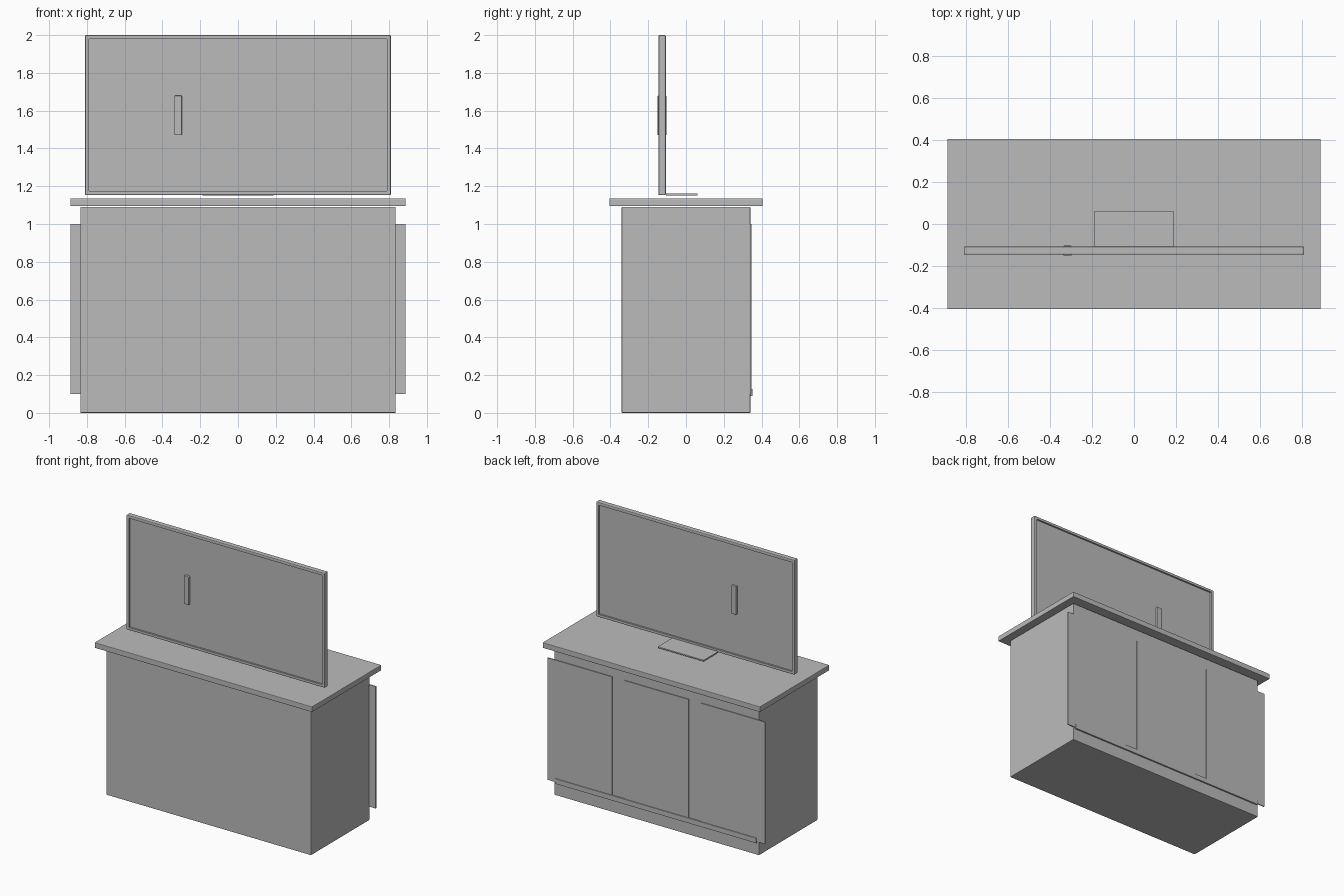
import bpy, bmesh
from mathutils import Vector

old = bpy.data.objects.get("Cube")
if old:
    bpy.data.objects.remove(old, do_unlink=True)

# One plain grey for everything
GREY = (0.5, 0.5, 0.5, 1)
grey = bpy.data.materials.new("plain grey")
grey.use_nodes = True
grey.diffuse_color = GREY
grey.node_tree.nodes["Principled BSDF"].inputs["Base Color"].default_value = GREY


def box(name, x, y, z, bevel=0.0, recess=None):
    """Box from (min, max) ranges; recess = (rim, depth) sinks the front and back."""
    bm = bmesh.new()
    bmesh.ops.create_cube(bm, size=1)
    for v in bm.verts:
        v.co = Vector([(a + b) / 2 + c * (b - a) for c, (a, b) in zip(v.co, (x, y, z))])
    if bevel:
        bmesh.ops.bevel(bm, geom=bm.edges[:], offset=bevel, segments=2,
                        profile=0.5, affect='EDGES')
    if recess:
        rim, depth = recess
        bm.normal_update()
        for side in (-1, 1):
            face = max(bm.faces, key=lambda f: f.normal.y * side * f.calc_area())
            bmesh.ops.inset_region(bm, faces=[face], thickness=rim)
            # Second inset makes the straight wall of the recess
            bmesh.ops.inset_region(bm, faces=[face], thickness=0.0005)
            for v in face.verts:
                v.co.y -= side * depth
    bmesh.ops.recalc_face_normals(bm, faces=bm.faces[:])
    mesh = bpy.data.meshes.new(name)
    bm.to_mesh(mesh)
    bm.free()
    mesh.materials.append(grey)
    obj = bpy.data.objects.new(name, mesh)
    bpy.context.collection.objects.link(obj)
    return obj


# Cabinet and worktop
box("cabinet_body", (-0.835, 0.835), (-0.341, 0.341), (0, 1.09), 0.004)
box("countertop", (-0.888, 0.888), (-0.405, 0.405), (1.095, 1.135), 0.004)

# Three door panels on the back, with a rail along the bottom
for side, x in (("left", 0.625), ("middle", 0), ("right", -0.625)):
    box(side + "_door_panel", (x - 0.262, x + 0.262), (0.339, 0.347), (0.1, 1.0))
box("bottom_rail", (-0.82, 0.82), (0.34, 0.353), (0.09, 0.127), 0.002)

# Screen with a raised rim on both sides, its foot and the upright handle
box("television_screen", (-0.81, 0.81), (-0.146, -0.107), (1.153, 2.0), 0.006,
    recess=(0.021, 0.012))
box("television_foot", (-0.188, 0.188), (-0.107, 0.062), (1.151, 1.161), 0.002)
box("upright_bar", (-0.337, -0.297), (-0.151, -0.103), (1.47, 1.68), 0.005)
